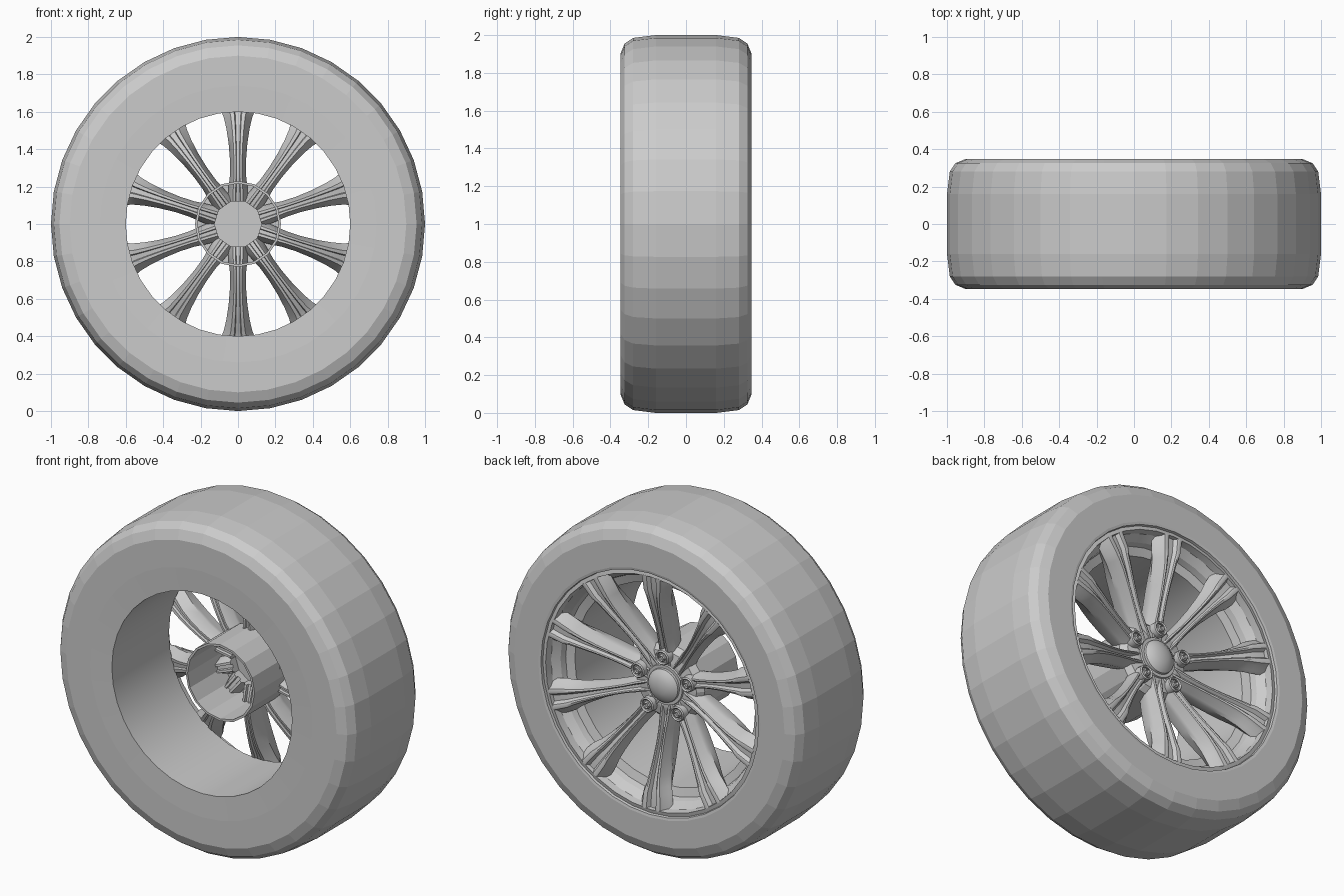
import bpy, bmesh, math
from mathutils import Matrix

cube = bpy.data.objects.get("Cube")
if cube:
    bpy.data.objects.remove(cube, do_unlink=True)

grey = bpy.data.materials.new("plain_grey")
grey.use_nodes = True
grey.diffuse_color = (0.6, 0.6, 0.6, 1)
grey.node_tree.nodes["Principled BSDF"].inputs["Base Color"].default_value = (0.6, 0.6, 0.6, 1)

AXLE = 1.0  # height of the wheel centre


def finish(name, bm, smooth=None):
    bmesh.ops.remove_doubles(bm, verts=bm.verts, dist=1e-5)
    bmesh.ops.recalc_face_normals(bm, faces=bm.faces)
    mesh = bpy.data.meshes.new(name)
    bm.to_mesh(mesh)
    bm.free()
    mesh.materials.append(grey)
    obj = bpy.data.objects.new(name, mesh)
    bpy.context.collection.objects.link(obj)
    obj.location.z = AXLE
    if smooth:
        bpy.ops.object.select_all(action="DESELECT")
        obj.select_set(True)
        bpy.context.view_layer.objects.active = obj
        bpy.ops.object.shade_smooth_by_angle(angle=math.radians(smooth))
    return obj


def loft(bm, rings, closed):
    """Bridge successive rings of points; cap the ends unless closed."""
    loops = [[bm.verts.new(p) for p in ring] for ring in rings]
    count = len(loops[0])
    pairs = list(zip(loops, loops[1:]))
    if closed:
        pairs.append((loops[-1], loops[0]))
    for a, b in pairs:
        for i in range(count):
            j = (i + 1) % count
            bm.faces.new((a[i], a[j], b[j], b[i]))
    if not closed:
        bm.faces.new(loops[0])
        bm.faces.new(loops[-1])


def revolve(name, profile, sides, smooth=None, centre=(0, 0)):
    """Spin a closed (radius, y) profile about the axle direction."""
    bm = bmesh.new()
    rings = []
    for k in range(sides):
        a = math.tau * k / sides
        rings.append([(centre[0] + r * math.cos(a), y, centre[1] + r * math.sin(a))
                      for r, y in profile])
    loft(bm, rings, True)
    # collapse leftovers where the profile touches the axis
    bmesh.ops.dissolve_degenerate(bm, dist=1e-5, edges=bm.edges)
    return finish(name, bm, smooth)


# Tyre: symmetric tread and shoulders
half = [(0.74, 0.348), (0.90, 0.348), (0.955, 0.325), (0.985, 0.28), (1.0, 0.16)]
revolve("tyre", half + [(r, -y) for r, y in reversed(half)], 36)

# Rim: deep barrel with a stepped lip around the spoke side
revolve("rim", [(0.60, -0.343), (0.74, -0.348), (0.74, 0.348), (0.725, 0.345),
                (0.722, 0.33), (0.70, 0.335), (0.695, 0.29), (0.66, 0.25),
                (0.65, 0.215), (0.60, 0.20)], 36, 12)

# Hub: open tube with a floor and a mounting face
revolve("hub", [(0, 0.195), (0.14, 0.195), (0.20, 0.185), (0.23, 0.15), (0.23, -0.17),
                (0.217, -0.17), (0.217, 0.155), (0, 0.155)], 16)

# Domed centre cap
revolve("centre_cap", [(0, 0.25), (0.04, 0.246), (0.075, 0.235), (0.098, 0.218),
                       (0.10, 0.205), (0.118, 0.205), (0.125, 0.18), (0, 0.18)], 32, 30)


def spoke_section(r, w, top, bottom):
    """Twin-rail cross-section with grooves on both faces."""
    depth = top - bottom
    side = [(0.16 * w, top - 0.025), (0.30 * w, top - 0.004), (0.42 * w, top),
            (0.58 * w, top - 0.004), (0.66 * w, top - 0.022), (0.9 * w, top - 0.4 * depth),
            (w, top - 0.55 * depth), (0.5 * w, bottom), (0.24 * w, bottom),
            (0.18 * w, bottom + 0.015)]
    outline = side + [(-u, y) for u, y in reversed(side)]
    return [(u, y, r) for u, y in outline]


# Spokes: radius, half width, outer face, inner face
stations = [(0.12, 0.055, 0.20, 0.10), (0.20, 0.050, 0.215, 0.08), (0.26, 0.043, 0.23, 0.08),
            (0.34, 0.043, 0.252, 0.095), (0.43, 0.050, 0.28, 0.12), (0.51, 0.062, 0.305, 0.15),
            (0.57, 0.076, 0.32, 0.18), (0.61, 0.092, 0.33, 0.20), (0.70, 0.105, 0.337, 0.22)]
for k in range(10):
    bm = bmesh.new()
    loft(bm, [spoke_section(*s) for s in stations], False)
    bm.transform(Matrix.Rotation(math.tau * k / 10, 4, "Y"))
    finish(f"spoke_{k + 1}", bm, 35)

# Five lug seats with hexagonal bolts
for k in range(5):
    a = math.pi / 2 + math.tau * k / 5
    spot = (0.172 * math.cos(a), 0.172 * math.sin(a))
    revolve(f"lug_seat_{k + 1}", [(0.046, 0.17), (0.044, 0.228), (0.038, 0.234),
                                  (0.031, 0.228), (0.030, 0.17)], 20, 30, spot)
    revolve(f"lug_bolt_{k + 1}", [(0, 0.17), (0.023, 0.17), (0.023, 0.232), (0.016, 0.238),
                                  (0.012, 0.226), (0, 0.226)], 6, None, spot)
    revolve(f"lug_floor_{k + 1}", [(0, 0.17), (0.04, 0.17), (0.04, 0.217), (0, 0.217)], 16,
            None, spot)
